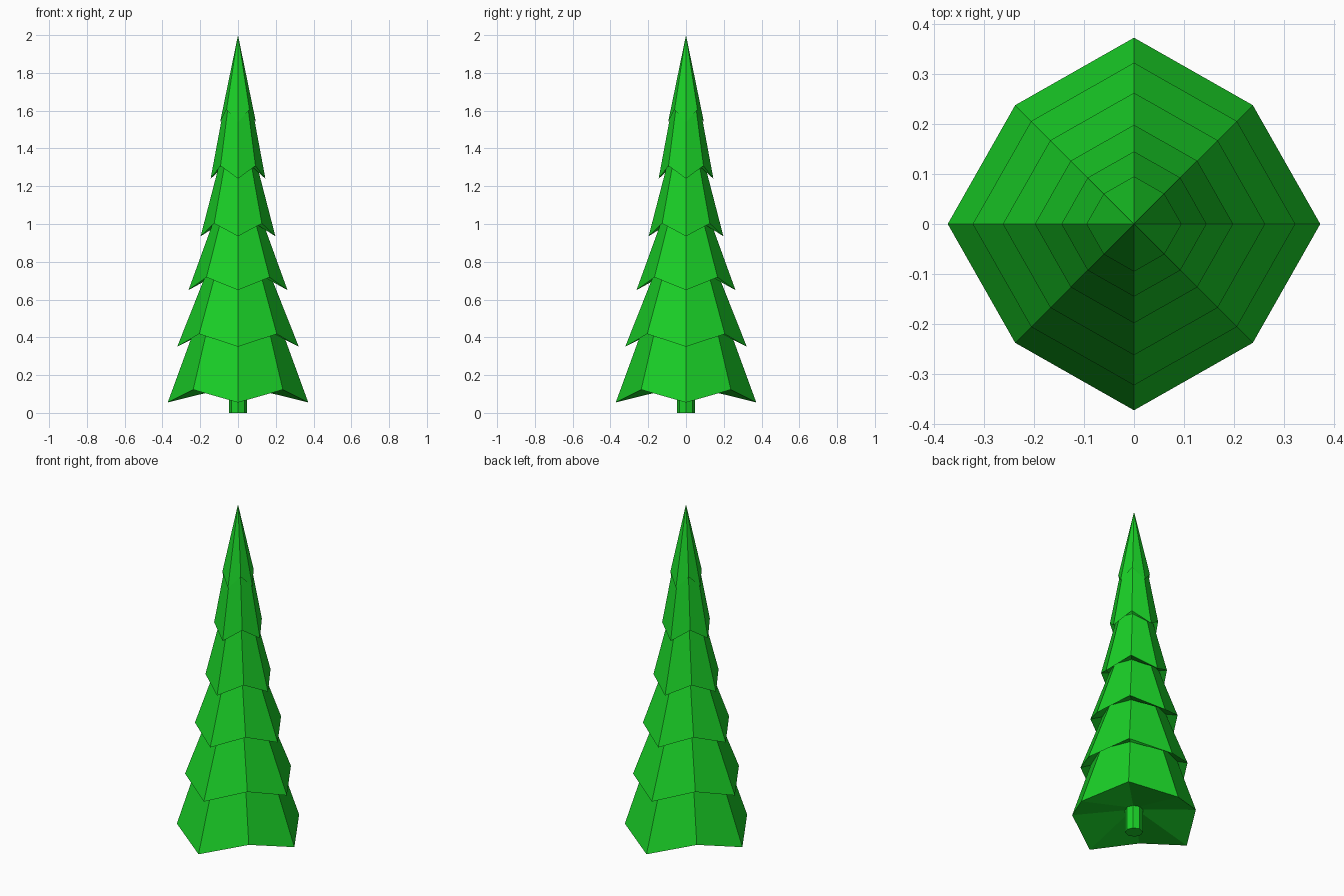
import bpy, bmesh, math

if "Cube" in bpy.data.objects:
    bpy.data.objects.remove(bpy.data.objects["Cube"])

SIDES = 8
green = bpy.data.materials.new("green")
green.diffuse_color = (0.01, 0.62, 0.02, 1)
green.use_nodes = True
green.node_tree.nodes["Principled BSDF"].inputs["Base Color"].default_value = green.diffuse_color


def ring(bm, r_axis, z_axis, r_diag, z_diag):
    """Eight points, alternating between axis tips and diagonal notches."""
    verts = []
    for i in range(SIDES):
        r, z = ((r_axis, z_axis), (r_diag, z_diag))[i % 2]
        a = math.tau * i / SIDES
        verts.append(bm.verts.new((r * math.cos(a), r * math.sin(a), z)))
    return verts


def loft(name, rings, apex=None):
    """Bridge the rings bottom to top, ending in a point or a flat cap."""
    bm = bmesh.new()
    loops = [ring(bm, *r) for r in rings]
    for low, high in zip(loops, loops[1:]):
        for i in range(SIDES):
            j = (i + 1) % SIDES
            bm.faces.new((low[i], low[j], high[j], high[i]))
    bm.faces.new(loops[0][::-1])
    if apex is None:
        bm.faces.new(loops[-1])
    else:
        tip = bm.verts.new((0, 0, apex))
        for i in range(SIDES):
            bm.faces.new((loops[-1][i], loops[-1][(i + 1) % SIDES], tip))
    bmesh.ops.recalc_face_normals(bm, faces=bm.faces)
    mesh = bpy.data.meshes.new(name)
    bm.to_mesh(mesh)
    bm.free()
    mesh.materials.append(green)
    obj = bpy.data.objects.new(name, mesh)
    bpy.context.collection.objects.link(obj)
    return obj


# Branch tiers: skirt tip radius and height, then the neck above it
tiers = [
    (0.372, 0.055, 0.235, 0.430),
    (0.322, 0.350, 0.172, 0.728),
    (0.262, 0.650, 0.135, 1.000),
    (0.198, 0.935, 0.102, 1.305),
    (0.145, 1.240, 0.077, 1.605),
    (0.095, 1.538, None, None),
]
rings = [(0.045, 0.14, 0.045, 0.14)]
for r, z, neck_r, neck_z in tiers:
    rings.append((r, z, r * 0.902, z + 0.068))
    if neck_r:
        rings.append((neck_r, neck_z, neck_r, neck_z))
loft("branches", rings, apex=2.0)

# Short trunk
loft("trunk", [(0.048, 0, 0.048, 0), (0.048, 0.15, 0.048, 0.15)])
